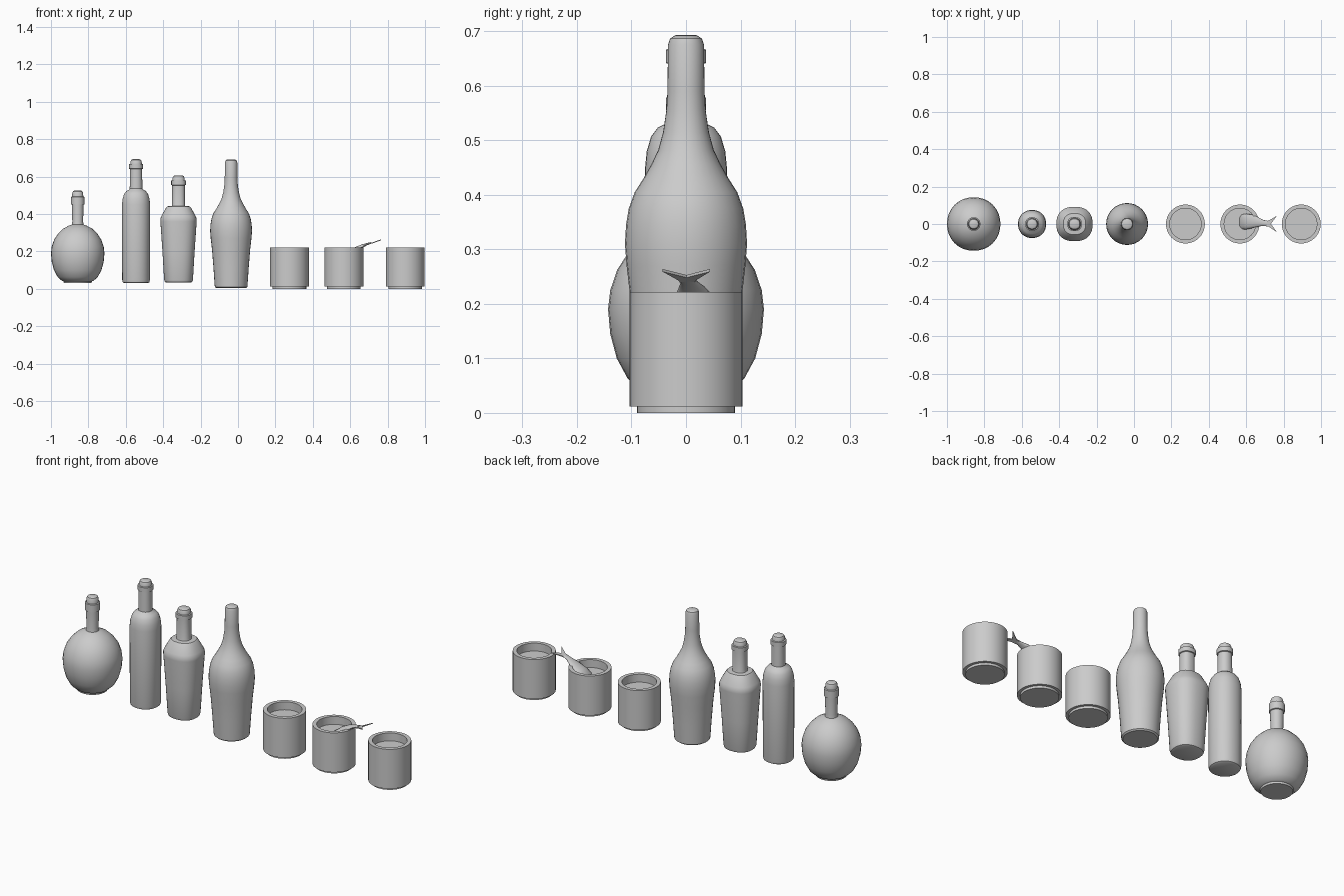
import bpy, bmesh, math


def skin(name, rings, smooth=35):
    """Join a list of equal-length point rings and cap both ends."""
    bm = bmesh.new()
    loops = [[bm.verts.new(p) for p in ring] for ring in rings]
    n = len(loops[0])
    for a, b in zip(loops, loops[1:]):
        for i in range(n):
            j = (i + 1) % n
            bm.faces.new((a[i], a[j], b[j], b[i]))
    bm.faces.new(loops[0][::-1])
    bm.faces.new(loops[-1])
    bmesh.ops.recalc_face_normals(bm, faces=bm.faces)
    me = bpy.data.meshes.new(name)
    bm.to_mesh(me)
    bm.free()
    ob = bpy.data.objects.new(name, me)
    bpy.context.collection.objects.link(ob)
    bpy.context.view_layer.objects.active = ob
    ob.select_set(True)
    bpy.ops.object.shade_smooth_by_angle(angle=math.radians(smooth))
    ob.select_set(False)
    return ob


def lathe(name, x, profile, power=2.0, sy=1.0, n=32):
    """Sweep (radius, z) around z; power above 2 squares the section off."""
    def point(r, z, a):
        c, s = math.cos(a), math.sin(a)
        k = r / (abs(c) ** power + abs(s) ** power) ** (1 / power)
        return (x + k * c, k * s * sy, z)
    return skin(name, [[point(r, z, 2 * math.pi * i / n) for i in range(n)]
                       for r, z in profile])


def collar_and_cork(r, z0, z1, top):
    """Neck lip ring followed by a rounded stopper."""
    w = r + 0.005
    return [(r, z0), (w, z0 + 0.002), (w, z1 - 0.002), (r - 0.001, z1),
            (r - 0.002, top - 0.013), (r - 0.006, top - 0.004), (r - 0.013, top)]


# Round flask
lathe("round_flask", -0.857, [
    (0.074, 0.03), (0.076, 0.04), (0.086, 0.044), (0.107, 0.063), (0.127, 0.10),
    (0.139, 0.145), (0.143, 0.19), (0.139, 0.225), (0.126, 0.263), (0.105, 0.295),
    (0.077, 0.322), (0.045, 0.339), (0.031, 0.343), (0.029, 0.36)]
    + collar_and_cork(0.031, 0.45, 0.493, 0.525), 2.08)

# Straight wine bottle
lathe("straight_bottle", -0.545, [
    (0.062, 0.03), (0.071, 0.035), (0.074, 0.047), (0.075, 0.45), (0.072, 0.48),
    (0.064, 0.507), (0.052, 0.523), (0.038, 0.53), (0.034, 0.535)]
    + collar_and_cork(0.032, 0.64, 0.668, 0.693), 2.15)

# Tapered squared bottle
lathe("tapered_bottle", -0.318, [
    (0.064, 0.033), (0.073, 0.037), (0.077, 0.048), (0.086, 0.20), (0.097, 0.36),
    (0.097, 0.375), (0.091, 0.39), (0.066, 0.435), (0.060, 0.441), (0.036, 0.443),
    (0.034, 0.45)] + collar_and_cork(0.034, 0.553, 0.58, 0.606), 2.4, 0.95)

# Curved decanter
lathe("curved_bottle", -0.037, [
    (0.080, 0.004), (0.087, 0.01), (0.088, 0.022), (0.094, 0.11), (0.102, 0.21),
    (0.109, 0.27), (0.112, 0.31), (0.110, 0.345), (0.105, 0.375), (0.094, 0.405),
    (0.078, 0.43), (0.064, 0.455), (0.051, 0.482), (0.042, 0.515), (0.036, 0.555),
    (0.034, 0.59), (0.033, 0.675), (0.029, 0.687), (0.020, 0.692)])

# Tumblers with a filled surface just below the rim
for i, x in enumerate((0.275, 0.566, 0.894)):
    lathe(f"cup_{i + 1}", x, [
        (0.090, 0.0), (0.090, 0.012), (0.104, 0.012), (0.104, 0.222),
        (0.084, 0.222), (0.084, 0.18)], n=40)

# Fish leaning out of the middle cup: x, y centre, z, half width, half height
spine = [(0.565, 0.012, 0.165, 0.040, 0.018), (0.60, 0.013, 0.190, 0.042, 0.020),
         (0.635, 0.014, 0.211, 0.036, 0.016), (0.665, 0.011, 0.228, 0.025, 0.010),
         (0.69, 0.006, 0.239, 0.016, 0.006), (0.71, 0.003, 0.245, 0.015, 0.004)]
sides = 16
rings = []
for x, y, z, w, h in spine:
    rings.append([(x, y + w * math.cos(a), z + h * math.sin(a))
                  for a in (2 * math.pi * i / sides for i in range(sides))])
skin("fish_body", rings, 60)

# Forked tail fin
outline = [(0.70, 0.016, 0.242), (0.72, 0.018, 0.246), (0.764, 0.044, 0.262),
           (0.732, 0.001, 0.251), (0.764, -0.043, 0.262), (0.72, -0.014, 0.246),
           (0.70, -0.011, 0.242)]
skin("fish_tail", [[(x, y, z + dz) for x, y, z in outline] for dz in (-0.003, 0.002)])
